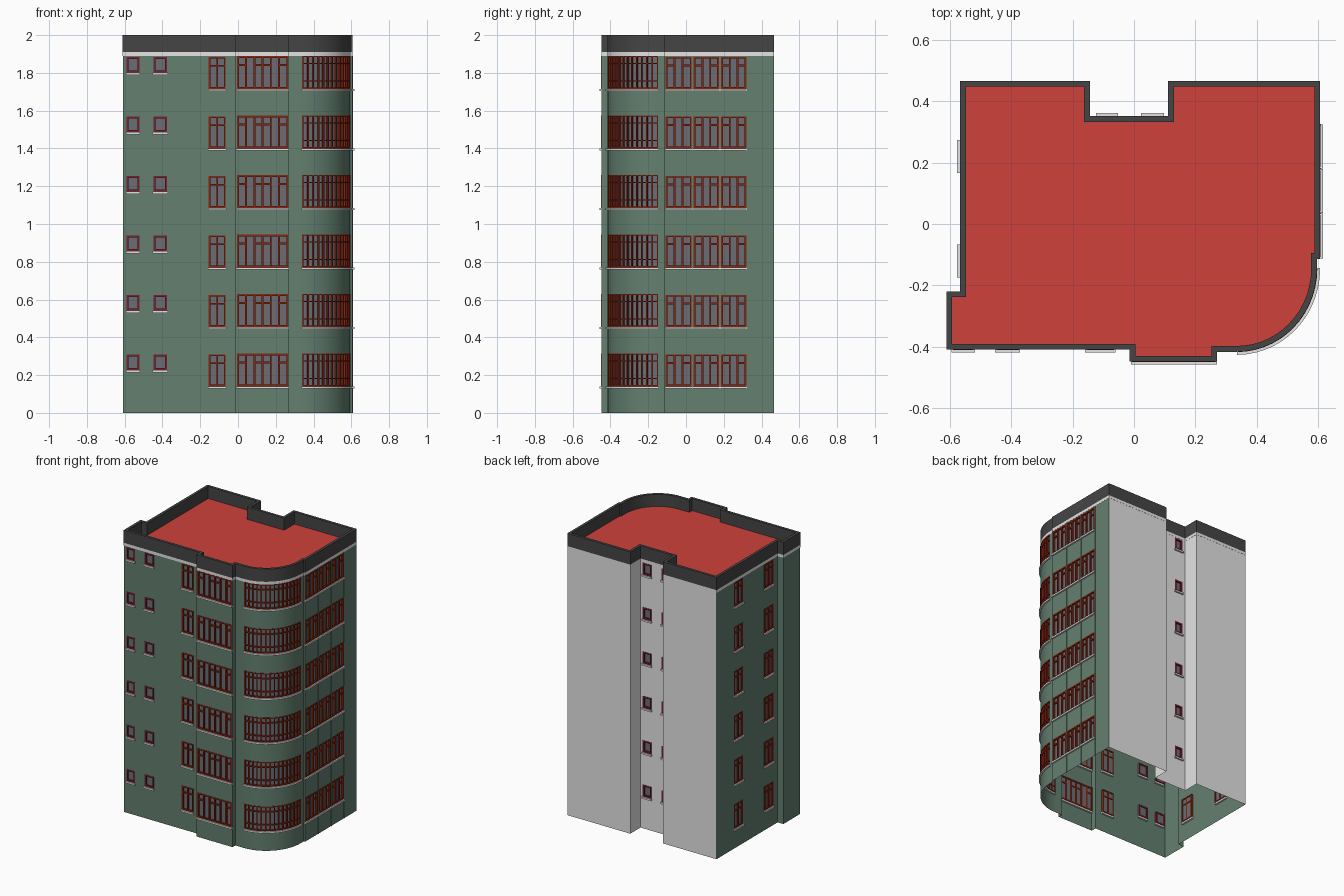
import bpy, bmesh, math
from mathutils import Vector

cube = bpy.data.objects.get("Cube")
if cube:
    bpy.data.objects.remove(cube)

FLOORS = [0.14 + 0.315 * i for i in range(6)]
WALL_TOP, BAND_TOP, TOP = 1.89, 1.91, 2.0


def material(name, r, g, b):
    m = bpy.data.materials.new(name)
    m.use_nodes = True
    m.diffuse_color = (r, g, b, 1)
    m.node_tree.nodes["Principled BSDF"].inputs["Base Color"].default_value = (r, g, b, 1)
    return m


GREEN = material("green render", 0.125, 0.215, 0.16)
WHITE = material("white render", 0.78, 0.78, 0.78)
DARK = material("dark parapet", 0.06, 0.06, 0.06)
RED = material("red roof", 0.62, 0.053, 0.044)
RUST = material("rust frame", 0.24, 0.018, 0.005)
PLUM = material("plum frame", 0.19, 0.014, 0.03)
GLASS = material("grey glass", 0.15, 0.155, 0.175)


class Path:
    """Plan line with mitred offsets, measured by length along it."""

    def __init__(self, points):
        self.p = [Vector(q) for q in points]
        n = len(self.p)
        closed = (self.p[0] - self.p[-1]).length < 1e-6
        self.closed = closed
        self.s = [0.0]
        normals = []
        for a, b in zip(self.p, self.p[1:]):
            t = (b - a).normalized()
            normals.append(Vector((t.y, -t.x)))
            self.s.append(self.s[-1] + (b - a).length)
        self.miter = []
        for i in range(n):
            before = normals[i - 1] if i > 0 or closed else normals[0]
            after = normals[i] if i < n - 1 else (normals[0] if closed else normals[-1])
            m = before + after
            self.miter.append(m * (2 / m.length_squared))

    def at(self, s, d, z):
        i = 0
        while i < len(self.p) - 2 and s > self.s[i + 1]:
            i += 1
        f = (s - self.s[i]) / (self.s[i + 1] - self.s[i])
        a = self.p[i] + self.miter[i] * d
        b = self.p[i + 1] + self.miter[i + 1] * d
        return (*a.lerp(b, f), z)

    def stops(self, s0, s1):
        return [s0] + [s for s in self.s if s0 + 1e-5 < s < s1 - 1e-5] + [s1]


parts = {}


def part(name, mat):
    if name not in parts:
        parts[name] = (bmesh.new(), mat)
    return parts[name][0]


def strip(bm, path, s0, s1, z0, z1, d0, d1):
    """Box that follows the path."""
    rings = []
    for s in path.stops(s0, s1):
        corners = ((d0, z0), (d1, z0), (d1, z1), (d0, z1))
        rings.append([bm.verts.new(path.at(s, d, z)) for d, z in corners])
    faces = []
    for a, b in zip(rings, rings[1:]):
        for k in range(4):
            j = (k + 1) % 4
            faces.append(bm.faces.new((a[k], b[k], b[j], a[j])))
    if not path.closed:
        faces += [bm.faces.new(rings[0]), bm.faces.new(rings[-1])]
    bmesh.ops.recalc_face_normals(bm, faces=faces)


def wall_sheet(bm, path, holes):
    """Wall surface with window openings left out."""
    ss = sorted({round(s, 5) for s in path.s + [h[k] for h in holes for k in (0, 1)]})
    zs = sorted({round(z, 5) for z in [0, WALL_TOP] + [h[k] for h in holes for k in (2, 3)]})
    grid = [[bm.verts.new(path.at(s, 0, z)) for z in zs] for s in ss]
    for i in range(len(ss) - 1):
        for j in range(len(zs) - 1):
            s, z = (ss[i] + ss[i + 1]) / 2, (zs[j] + zs[j + 1]) / 2
            if not any(a < s < b and c < z < d for a, b, c, d in holes):
                bm.faces.new((grid[i][j], grid[i + 1][j], grid[i + 1][j + 1], grid[i][j + 1]))


# kind: bottom and top above floor line, frame colour, bar width, pane count, transom heights, panes with transom
KINDS = {
    "small": (0.087, 0.17, PLUM, 0.011, 1, (), ()),
    "tall": (0.0, 0.17, RUST, 0.009, 2, (0.7,), (0, 1)),
    "triple": (0.0, 0.17, RUST, 0.010, 3, (0.7,), (0, 2)),
    "bay": (0.0, 0.175, RUST, 0.010, 6, (0.7,), (0, 2, 3, 5)),
    "ribbon": (0.0, 0.175, RUST, 0.007, 14, (0.22, 0.75), range(14)),
}


def window(name, path, kind, s0, s1, z):
    lo, hi, mat, w, panes, transoms, crossed = KINDS[kind]
    z0, z1 = z + lo, z + hi
    frame = part(f"{name}_{kind}_frames", mat)
    back, front = -0.016, 0.002
    strip(part(f"{name}_glass", GLASS), path, s0, s1, z0, z1, -0.012, -0.009)
    strip(part(f"{name}_sills", WHITE), path, s0 - 0.004, s1 + 0.004, z0 - 0.012, z0, -0.012, 0.011)
    strip(frame, path, s0, s1, z0, z0 + w, back, front)
    strip(frame, path, s0, s1, z1 - w, z1, back, front)
    step = (s1 - s0 - w) / panes
    for k in range(panes + 1):
        s = s0 + k * step
        strip(frame, path, s, s + w, z0 + w, z1 - w, back, front)
        if k in crossed:
            for t in transoms:
                zt = z0 + (z1 - z0) * t
                strip(frame, path, s + w, s + step, zt, zt + w, back, front - 0.002)


# Plan corners, counter-clockwise from the front
A, B = (-0.61, -0.408), (-0.013, -0.408)
C, D, E = (-0.013, -0.447), (0.27, -0.447), (0.27, -0.415)
ARC = [(0.335 + 0.26 * math.sin(t), -0.145 - 0.27 * math.cos(t))
       for t in (math.pi / 2 * k / 14 for k in range(15))]
F, G = (0.595, -0.113), (0.605, -0.113)
H, I, J = (0.605, 0.465), (0.112, 0.465), (0.112, 0.35)
K, L = (-0.145, 0.35), (-0.145, 0.465)
M, N, O = (-0.565, 0.465), (-0.565, -0.22), (-0.61, -0.22)

arc_length = Path(ARC).s[-1]
WALLS = [
    ("front_wall", [A, B], GREEN, [("small", 0.02, 0.088), ("small", 0.162, 0.235), ("tall", 0.455, 0.545)]),
    ("bay_right_cheek", [B, C], GREEN, []),
    ("bay_wall", [C, D], GREEN, [("bay", 0.007, 0.279)]),
    ("bay_left_cheek", [D, E, ARC[0]], GREEN, []),
    ("curved_corner", ARC, GREEN, [("ribbon", 0.004, arc_length - 0.002)]),
    ("corner_step", [ARC[-1], F, G], GREEN, []),
    ("left_wall", [G, H], GREEN, [("triple", 0.005, 0.143), ("triple", 0.153, 0.288), ("triple", 0.298, 0.433)]),
    ("back_wall_left", [H, I, J], WHITE, []),
    ("light_well", [J, K], WHITE, [("small", 0.018, 0.085), ("small", 0.168, 0.232)]),
    ("back_wall_right", [K, L, M], WHITE, []),
    ("right_wall", [M, N], GREEN, [("tall", 0.195, 0.295), ("tall", 0.535, 0.635)]),
    ("right_step", [N, O, A], GREEN, []),
]

for name, points, mat, windows in WALLS:
    path = Path(points)
    holes = []
    for z in FLOORS:
        for kind, s0, s1 in windows:
            holes.append((s0, s1, z + KINDS[kind][0], z + KINDS[kind][1]))
            window(name, path, kind, s0, s1, z)
    wall_sheet(part(name, mat), path, holes)

# Slim ribs between the left wall's window columns
left = Path([G, H])
for s in (0.148, 0.293, 0.436):
    strip(part("left_wall_ribs", GREEN), left, s - 0.003, s + 0.003, 0, WALL_TOP, -0.001, 0.004)

# Cornice band, parapet and roof
ring = Path([A, B, C, D, E] + ARC + [F, G, H, I, J, K, L, M, N, O, A])
end = ring.s[-1]
strip(part("cornice_band", WHITE), ring, 0, end, WALL_TOP, BAND_TOP, -0.018, 0.001)
strip(part("parapet", DARK), ring, 0, end, BAND_TOP, TOP, -0.018, 0.001)
roof = part("roof", RED)
roof.faces.new([roof.verts.new(ring.at(s, -0.01, BAND_TOP + 0.004)) for s in ring.s[:-1]])

for name, (bm, mat) in parts.items():
    bmesh.ops.remove_doubles(bm, verts=bm.verts, dist=1e-6) if name in ("parapet", "cornice_band") else None
    mesh = bpy.data.meshes.new(name)
    bm.to_mesh(mesh)
    bm.free()
    mesh.materials.append(mat)
    obj = bpy.data.objects.new(name, mesh)
    bpy.context.collection.objects.link(obj)
    if name in ("curved_corner", "parapet", "cornice_band"):
        bpy.ops.object.select_all(action="DESELECT")
        obj.select_set(True)
        bpy.context.view_layer.objects.active = obj
        bpy.ops.object.shade_smooth_by_angle(angle=math.radians(30))
